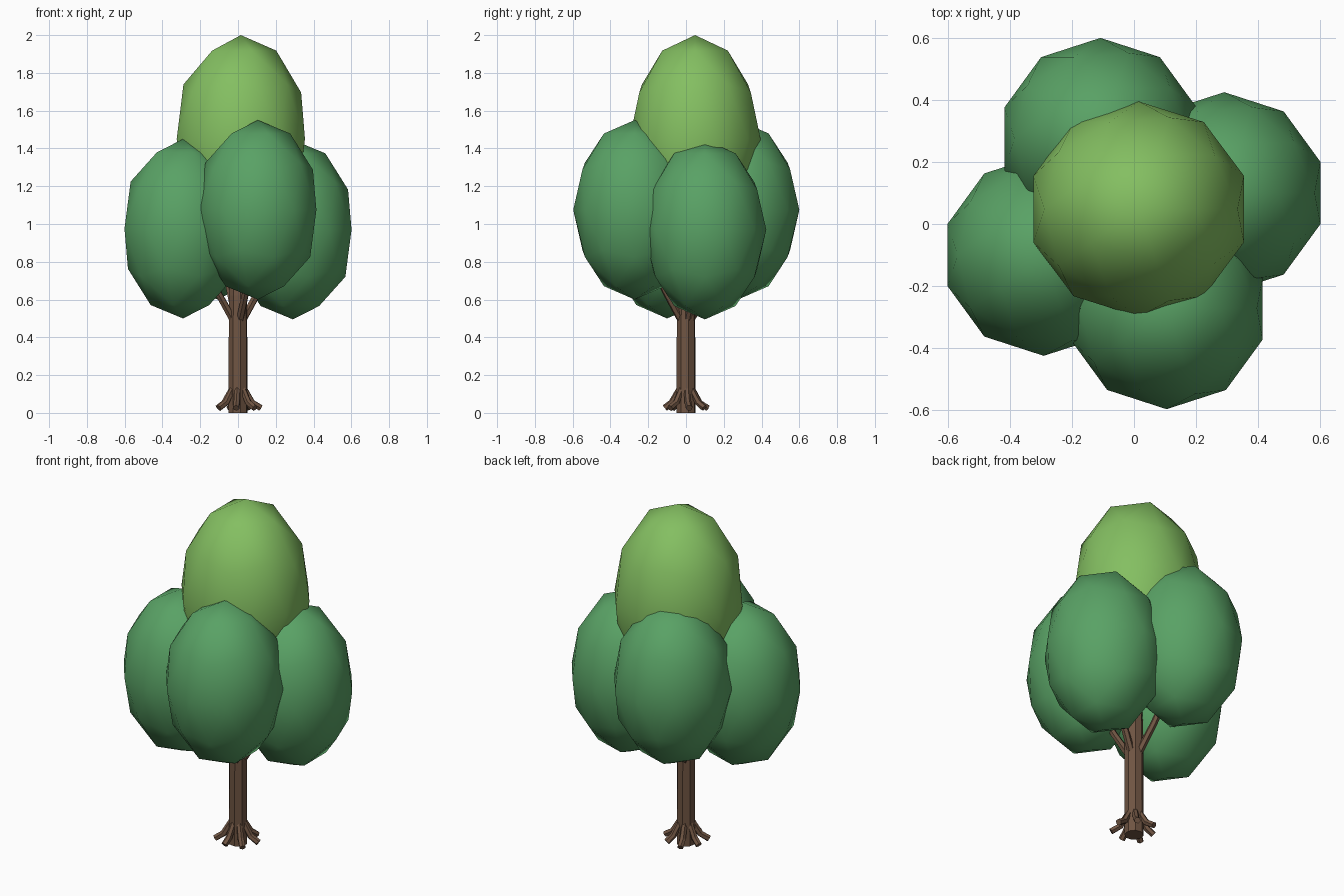
import bpy
import bmesh
from math import cos, sin, tau, radians
from mathutils import Vector

if "Cube" in bpy.data.objects:
    bpy.data.objects.remove(bpy.data.objects["Cube"])


def material(name, rgb):
    m = bpy.data.materials.new(name)
    m.diffuse_color = (*rgb, 1)
    m.use_nodes = True
    m.node_tree.nodes["Principled BSDF"].inputs["Base Color"].default_value = m.diffuse_color
    return m


LEAF = material("leaf_green", (0.10, 0.36, 0.13))
LIGHT = material("light_green", (0.23, 0.52, 0.12))
BARK = material("bark", (0.16, 0.09, 0.055))


def crown(name, center, scale, mat):
    bpy.ops.mesh.primitive_ico_sphere_add(subdivisions=2, radius=1, location=center)
    ob = bpy.context.object
    ob.name = name
    ob.scale = scale
    bpy.ops.object.transform_apply(location=False, rotation=False, scale=True)
    bpy.ops.object.shade_smooth()
    ob.data.materials.append(mat)


def limb(name, points, radii, sides):
    """Closed tapering tube swept through a few points."""
    pts = [Vector(p) for p in points]
    bm = bmesh.new()
    rings = []
    for i, p in enumerate(pts):
        d = (pts[min(i + 1, len(pts) - 1)] - pts[max(i - 1, 0)]).normalized()
        side = d.cross(Vector((0.13, 0.99, 0.0))).normalized()
        up = d.cross(side)
        rings.append([bm.verts.new(p + radii[i] * (side * cos(tau * (k + .5) / sides)
                                                   + up * sin(tau * (k + .5) / sides)))
                      for k in range(sides)])
    for a, b in zip(rings, rings[1:]):
        for k in range(sides):
            n = (k + 1) % sides
            bm.faces.new((a[k], a[n], b[n], b[k]))
    bm.faces.new(rings[0][::-1])
    bm.faces.new(rings[-1])
    bmesh.ops.recalc_face_normals(bm, faces=bm.faces)
    me = bpy.data.meshes.new(name)
    bm.to_mesh(me)
    bm.free()
    ob = bpy.data.objects.new(name, me)
    bpy.context.collection.objects.link(ob)
    me.materials.append(BARK)


# Leaf masses: four around, one on top
R = (0.326, 0.325, 0.475)
masses = {"front": (0.105, -0.272, 1.075), "back": (-0.108, 0.275, 1.075),
          "left": (-0.291, -0.10, 0.975), "right": (0.291, 0.10, 0.97)}
for side, c in masses.items():
    crown(side + "_leaves", c, R, LEAF)
crown("top_leaves", (0.015, 0.048, 1.45), (0.357, 0.347, 0.55), LIGHT)

# Trunk
limb("trunk", [(0, 0, 0), (0, 0, 0.62), (0.01, 0.02, 1.1)], [0.052, 0.05, 0.03], 8)

# Branches reaching into each side mass
for side, c in masses.items():
    out = Vector((c[0], c[1], 0)).normalized()
    limb(side + "_branch", [out * 0.02 + Vector((0, 0, 0.48)),
                            out * 0.12 + Vector((0, 0, 0.65)),
                            out * 0.22 + Vector((0, 0, 0.85))],
         [0.021, 0.019, 0.015], 6)

# Roots splayed around the foot
for i in range(7):
    a = radians(8) + tau * i / 7
    reach = 0.112 if i % 2 else 0.122
    out = Vector((cos(a), sin(a), 0))
    limb(f"root_{i + 1}", [out * 0.03 + Vector((0, 0, 0.135)),
                           out * 0.075 + Vector((0, 0, 0.055)),
                           out * reach + Vector((0, 0, 0.026))],
         [0.016, 0.018, 0.018], 6)
